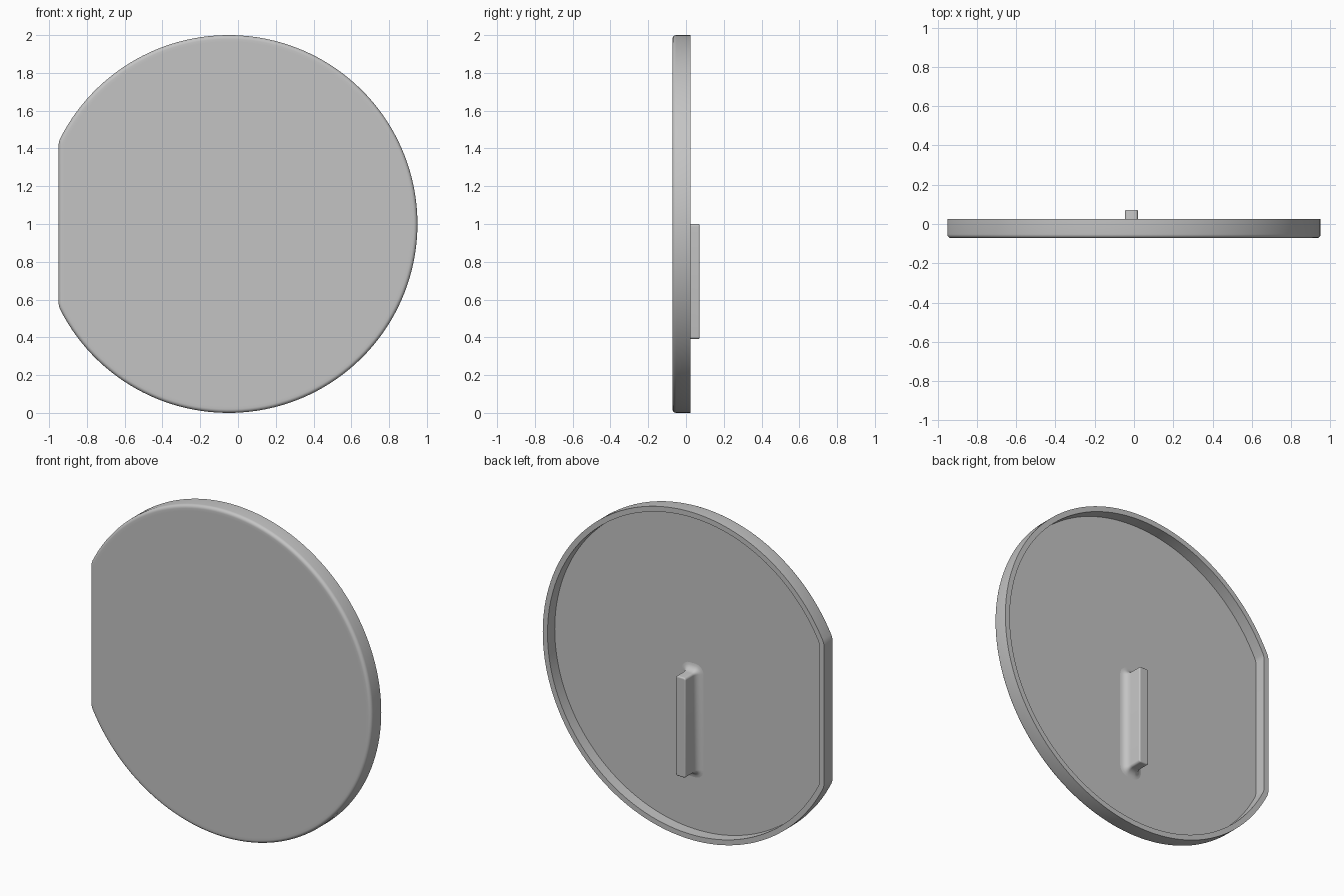
import bpy
import bmesh
from math import sin, cos, pi, sqrt, atan2

cube = bpy.data.objects.get("Cube")
if cube:
    bpy.data.objects.remove(cube, do_unlink=True)

GREY = (0.55, 0.55, 0.55, 1.0)
mat = bpy.data.materials.new("plain grey")
mat.use_nodes = True
mat.diffuse_color = GREY
mat.node_tree.nodes["Principled BSDF"].inputs["Base Color"].default_value = GREY

FRONT, RIM, FLOOR, TAB_END = -0.072, 0.025, -0.045, 0.072


def arc(cx, cz, r, a0, a1, n):
    """Points along an arc in the XZ plane."""
    steps = [a0 + (a1 - a0) * i / n for i in range(n + 1)]
    return [(cx + r * cos(a), cz + r * sin(a)) for a in steps]


def disc_outline(inset):
    """Circle with one flat side on -x and softened corners."""
    soft, flat = 0.1, 0.9
    cx = soft - flat
    cz = sqrt((1 - soft) ** 2 - cx ** 2)
    a = atan2(cz, cx)
    pts = arc(0, 0, 1 - inset, -a, a, 128)
    pts += arc(cx, cz, soft - inset, a, pi, 6)[1:]
    pts += arc(cx, -cz, soft - inset, pi, 2 * pi - a, 6)[:-1]
    return [(x - 0.05, z + 1) for x, z in pts]


def tab_outline(inset):
    """Tall rounded rectangle."""
    hx, hz, r = 0.033, 0.305, 0.014
    corners = [(1, 1), (-1, 1), (-1, -1), (1, -1)]
    pts = []
    for i, (sx, sz) in enumerate(corners):
        pts += arc(sx * (hx - r), sz * (hz - r), r - inset,
                   i * pi / 2, (i + 1) * pi / 2, 6)
    return [(x - 0.013, z + 0.695) for x, z in pts]


def loft(name, outline, profile):
    """Skin inset copies of an outline along y and cap both ends."""
    bm = bmesh.new()
    rings = [[bm.verts.new((x, y, z)) for x, z in outline(inset)]
             for inset, y in profile]
    for a, b in zip(rings, rings[1:]):
        for i in range(len(a)):
            j = (i + 1) % len(a)
            bm.faces.new((a[i], a[j], b[j], b[i]))
    bm.faces.new(rings[0])
    bm.faces.new(rings[-1])
    bmesh.ops.recalc_face_normals(bm, faces=bm.faces)
    mesh = bpy.data.meshes.new(name)
    bm.to_mesh(mesh)
    bm.free()
    mesh.materials.append(mat)
    obj = bpy.data.objects.new(name, mesh)
    bpy.context.collection.objects.link(obj)
    bpy.ops.object.select_all(action='DESELECT')
    obj.select_set(True)
    bpy.context.view_layer.objects.active = obj
    bpy.ops.object.shade_smooth_by_angle(angle=pi / 6)
    return obj


def quarter(n=5):
    return [i * pi / 2 / n for i in range(n + 1)]


# Dished cover: rounded front edge, thin rim, recessed back
r = 0.02
cover = [(0.035, FRONT)]
cover += [(r - r * sin(a), FRONT + r - r * cos(a)) for a in quarter()]
cover += [(0, RIM), (0.032, RIM), (0.032, FLOOR)]
loft("cover", disc_outline, cover)

# Grip tab on the back with a flared root and eased end
f, e = 0.042, 0.008
tab = [(-f, FLOOR - 0.005)]
tab += [(f * sin(a) - f, FLOOR + f - f * cos(a)) for a in quarter()]
tab += [(e - e * cos(a), TAB_END - e + e * sin(a)) for a in quarter()]
tab += [(e + 0.003, TAB_END)]
loft("back_tab", tab_outline, tab)
